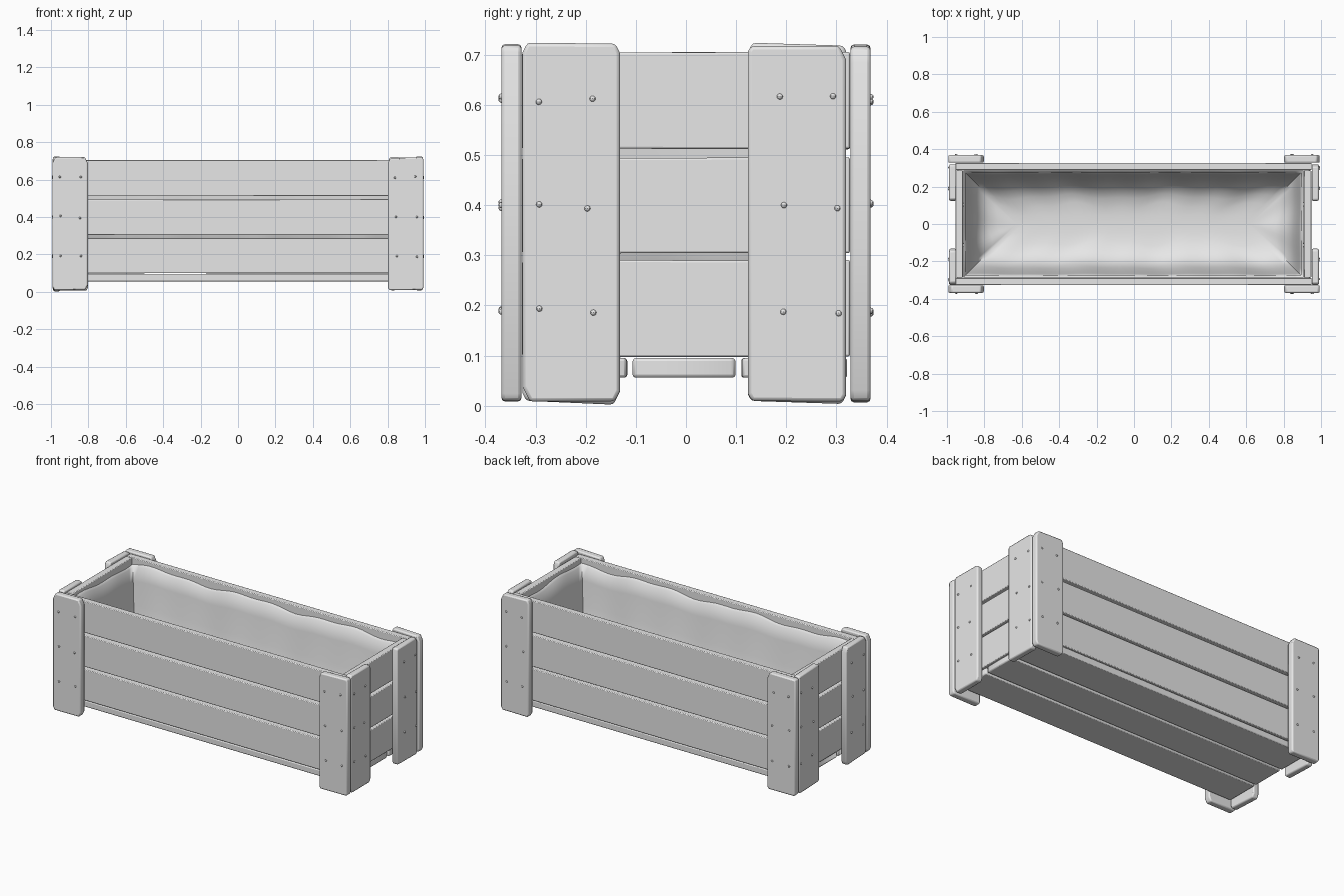
import bpy, bmesh, math, random
from mathutils import Vector

if "Cube" in bpy.data.objects:
    bpy.data.objects.remove(bpy.data.objects["Cube"])

random.seed(4)
grey = bpy.data.materials.new("light grey")
grey.diffuse_color = (0.8, 0.8, 0.8, 1)
grey.use_nodes = True
grey.node_tree.nodes["Principled BSDF"].inputs["Base Color"].default_value = grey.diffuse_color


def finish(name, bm, bevel=0.0, angle=35):
    """Turn a bmesh into a smooth-shaded grey object."""
    bmesh.ops.recalc_face_normals(bm, faces=bm.faces)
    me = bpy.data.meshes.new(name)
    bm.to_mesh(me)
    bm.free()
    me.materials.append(grey)
    ob = bpy.data.objects.new(name, me)
    bpy.context.collection.objects.link(ob)
    if bevel:
        m = ob.modifiers.new("worn edges", 'BEVEL')
        m.width, m.segments, m.limit_method = bevel, 2, 'ANGLE'
    bpy.ops.object.select_all(action='DESELECT')
    ob.select_set(True)
    bpy.context.view_layer.objects.active = ob
    bpy.ops.object.shade_smooth_by_angle(angle=math.radians(angle))
    return ob


def plank(name, lo, hi, axis, wear=0.0, bevel=0.004, jitter=0.002):
    """Board spanning lo..hi, thin along axis, with randomly cut corners."""
    a, b = [i for i in range(3) if i != axis]
    outline = []
    for sa, sb, first in ((0, 0, 'b'), (1, 0, 'a'), (1, 1, 'b'), (0, 1, 'a')):
        ca = (lo[a], hi[a])[sa]
        cb = (lo[b], hi[b])[sb] + random.uniform(-1, 0) * jitter * (1 if sb else -1)
        if wear:
            w = random.uniform(0.3, 1) * wear
            along_a = (ca + (w if sa == 0 else -w) * 0.5, cb)
            along_b = (ca, cb + (w if sb == 0 else -w))
            outline += [along_b, along_a] if first == 'b' else [along_a, along_b]
        else:
            outline.append((ca, cb))
    bm = bmesh.new()
    loops = []
    for t in (lo[axis], hi[axis]):
        loop = []
        for p, q in outline:
            co = [0, 0, 0]
            co[a], co[b], co[axis] = p, q, t
            loop.append(bm.verts.new(co))
        loops.append(loop)
        bm.faces.new(loop)
    n = len(outline)
    for i in range(n):
        j = (i + 1) % n
        bm.faces.new((loops[0][i], loops[0][j], loops[1][j], loops[1][i]))
    return finish(name, bm, bevel)


# Three rows of boards on the long sides and the ends
for row, (z0, z1) in enumerate(((0.096, 0.291), (0.303, 0.496), (0.511, 0.706))):
    for side, s in (("front", -1), ("back", 1)):
        y0, y1 = sorted((s * 0.288, s * 0.327))
        plank(f"{side}_board_{row}", (-0.955, y0, z0), (0.95, y1, z1), 1, jitter=0.004)
    plank(f"left_board_{row}", (-0.955, -0.287, z0), (-0.915, 0.287, z1), 0)
    plank(f"right_board_{row}", (0.908, -0.287, z0), (0.948, 0.287, z1), 0)

# Floor boards
for i, (y0, y1) in enumerate(((-0.322, -0.117), (-0.107, 0.1), (0.11, 0.322))):
    plank(f"floor_board_{i}", (-0.945, y0, 0.056), (0.94, y1, 0.095), 2,
          wear=0.012, bevel=0.006)

# Corner posts: one board on the long side and one on the end, per corner
for sx, xn in ((-1, "left"), (1, "right")):
    for sy, yn in ((-1, "front"), (1, "back")):
        x0, x1 = sorted((sx * 0.803, sx * 0.993))
        y0, y1 = sorted((sy * 0.328, sy * 0.368))
        plank(f"{yn}_{xn}_post", (x0, y0, 0.002), (x1, y1, 0.722), 1,
              wear=0.035, bevel=0.007, jitter=0.008)
        x0, x1 = sorted((sx * 0.951, sx * 0.988))
        y0, y1 = (-0.326, -0.132) if sy < 0 else (0.124, 0.319)
        plank(f"{xn}_{yn}_end_post", (x0, y0, 0.002), (x1, y1, 0.724), 0,
              wear=0.03, bevel=0.007, jitter=0.008)

# Nail heads on every post
bm = bmesh.new()


def nail(p):
    g = bmesh.ops.create_uvsphere(bm, u_segments=8, v_segments=6, radius=0.006)
    bmesh.ops.translate(bm, verts=g["verts"], vec=Vector(p))


for sx in (-1, 1):
    for sy in (-1, 1):
        for z in (0.19, 0.4, 0.612):
            for k in (0, 1):
                r = [random.uniform(-0.007, 0.007) for _ in range(4)]
                nail((sx * (0.845 + 0.11 * k) + r[0], sy * 0.368, z + r[1]))
                nail((sx * 0.988, sy * (0.19 + 0.108 * k) + r[2], z + r[3]))
finish("nail_heads", bm)

# Soft sagging liner: rings running from a wavy rim down to the floor
NX, NY, CX, HX, HY = 48, 16, -0.0035, 0.909, 0.286
rim = []
rim += [(-1 + 2 * i / NX, -1) for i in range(NX)]
rim += [(1, -1 + 2 * i / NY) for i in range(NY)]
rim += [(1 - 2 * i / NX, 1) for i in range(NX)]
rim += [(-1, 1 - 2 * i / NY) for i in range(NY)]
# (inset from the boards, height, rim waviness)
profile = ((0.0, 0.672, 1), (0.012, 0.662, 1), (0.02, 0.58, 0.6), (0.034, 0.44, 0.2),
           (0.05, 0.33, 0), (0.07, 0.265, 0), (0.1, 0.222, 0), (0.14, 0.196, 0),
           (0.19, 0.182, 0), (0.24, 0.177, 0), (0.285, 0.176, 0))
bm = bmesh.new()
rings = []
for inset, z, wave in profile:
    ring = []
    for u, v in rim:
        s = u * 7 + v * 2
        ripple = 0.5 * math.sin(s * 1.3) + 0.3 * math.sin(s * 2.9 + 1)
        d = inset * (1 + 0.15 * ripple)
        if inset > 0.2:
            d = inset
        ring.append(bm.verts.new((CX + u * (HX - d), v * (HY - d),
                                  z + wave * 0.018 * ripple)))
    rings.append(ring)
n = len(rim)
for r0, r1 in zip(rings, rings[1:]):
    for i in range(n):
        j = (i + 1) % n
        bm.faces.new((r0[i], r0[j], r1[j], r1[i]))
# Close the middle of the liner floor
bm.faces.new(rings[-1])
liner = finish("liner", bm, angle=60)
if liner.data.polygons[-1].normal.z < 0:
    liner.data.flip_normals()
